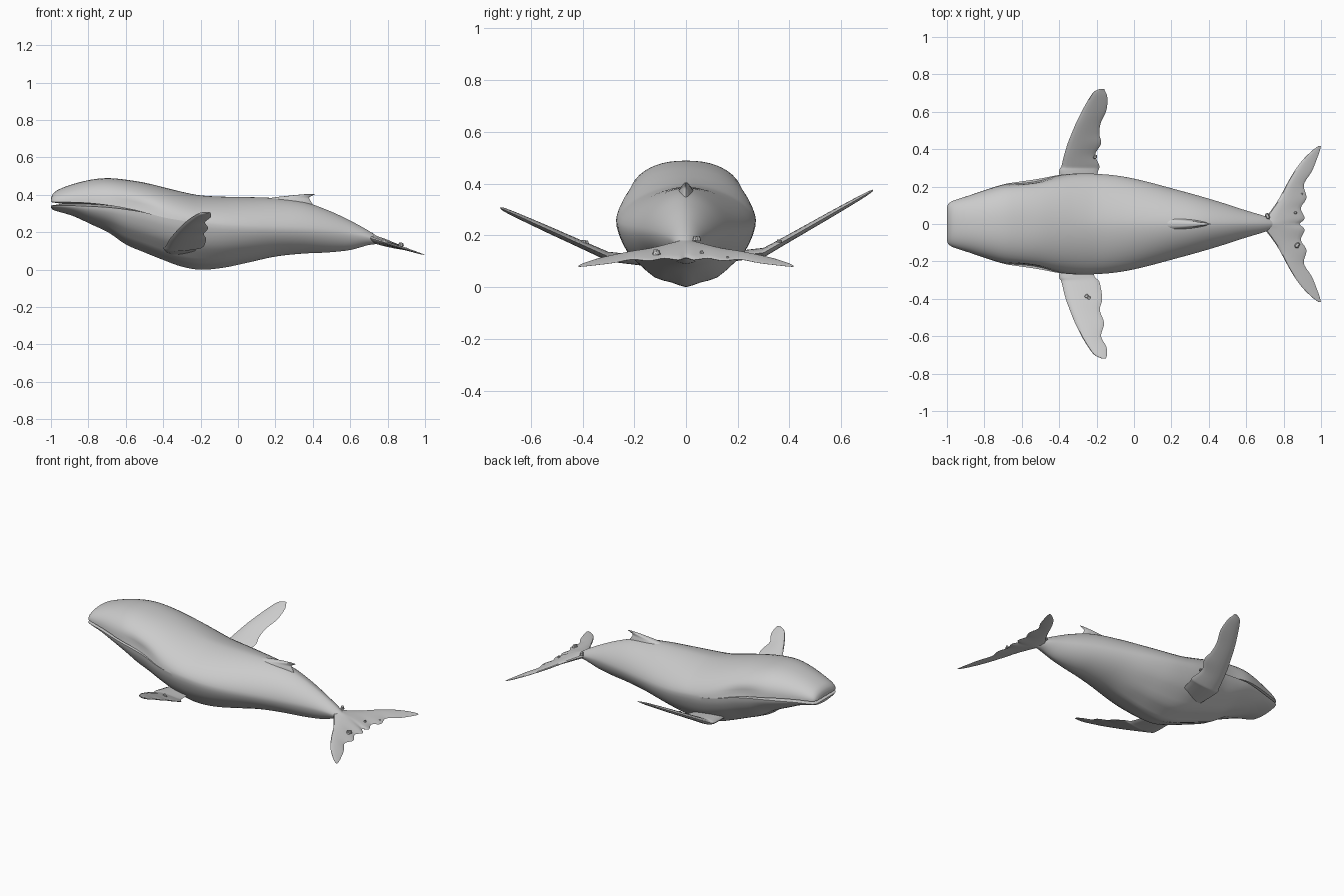
import bpy, bmesh, random
from math import sin, cos, pi, exp
from mathutils import Vector, Matrix

random.seed(4)


def spline(rows, steps):
    """Catmull-Rom interpolation through rows of numbers."""
    pts = [rows[0]] + list(rows) + [rows[-1]]
    out = []
    for i in range(1, len(pts) - 2):
        for k in range(steps):
            t = k / steps
            out.append([0.5 * (2 * b + (c - a) * t + (2 * a - 5 * b + 4 * c - d) * t * t
                               + (3 * b - a - 3 * c + d) * t ** 3)
                        for a, b, c, d in zip(*pts[i - 1:i + 3])])
    return out + [list(rows[-1])]


def finish(name, bm, angle=0.7):
    bmesh.ops.remove_doubles(bm, verts=bm.verts, dist=0.0003)
    bmesh.ops.recalc_face_normals(bm, faces=bm.faces)
    mesh = bpy.data.meshes.new(name)
    bm.to_mesh(mesh)
    bm.free()
    ob = bpy.data.objects.new(name, mesh)
    bpy.context.collection.objects.link(ob)
    bpy.ops.object.select_all(action='DESELECT')
    ob.select_set(True)
    bpy.context.view_layer.objects.active = ob
    bpy.ops.object.shade_smooth_by_angle(angle=angle)
    return ob


def loft(bm, rings):
    """Skin closed rings of points; returns the rings as vertices."""
    vs = [[bm.verts.new(p) for p in r] for r in rings]
    for a, b in zip(vs, vs[1:]):
        for i in range(len(a)):
            j = (i + 1) % len(a)
            bm.faces.new((a[i], a[j], b[j], b[i]))
    return vs


def foil(name, stations, place, steps=5):
    """Thin blade: stations are (span, leading edge, trailing edge, half thickness)."""
    rings = []
    for s, le, te, h in spline(stations, steps):
        ring = []
        for k in range(16):
            a = 2 * pi * k / 16
            u = 0.5 - 0.5 * cos(a)
            ring.append(place(s, le + (te - le) * u, h * sin(a) * (1.25 - 0.7 * u)))
        rings.append(ring)
    bm = bmesh.new()
    vs = loft(bm, rings)
    bm.faces.new(vs[0])
    bm.faces.new(vs[-1])
    return finish(name, bm)


# Body: x, top, bottom, mouth / widest line, half width
BODY = [
    (-1.0, 0.382, 0.333, 0.352, 0.088),
    (-0.99, 0.405, 0.320, 0.352, 0.110),
    (-0.96, 0.428, 0.310, 0.352, 0.127),
    (-0.88, 0.458, 0.286, 0.351, 0.153),
    (-0.78, 0.482, 0.240, 0.346, 0.187),
    (-0.69, 0.489, 0.197, 0.338, 0.214),
    (-0.60, 0.481, 0.135, 0.325, 0.228),
    (-0.50, 0.465, 0.092, 0.306, 0.243),
    (-0.40, 0.441, 0.052, 0.280, 0.262),
    (-0.30, 0.416, 0.016, 0.262, 0.270),
    (-0.20, 0.397, 0.000, 0.250, 0.268),
    (-0.08, 0.390, 0.010, 0.235, 0.257),
    (0.05, 0.388, 0.037, 0.225, 0.231),
    (0.20, 0.382, 0.070, 0.220, 0.191),
    (0.35, 0.362, 0.086, 0.215, 0.150),
    (0.48, 0.318, 0.092, 0.205, 0.111),
    (0.60, 0.262, 0.105, 0.190, 0.072),
    (0.70, 0.207, 0.132, 0.172, 0.042),
    (0.77, 0.160, 0.138, 0.150, 0.014),
]
N = 24
rings = []
for x, zt, zb, zw, w in spline(BODY, 4):
    fade = max(0.0, min(1.0, (-0.5 - x) / 0.3))          # mouth opening
    head = max(0.0, min(1.0, (-0.2 - x) / 0.4))
    pleat = max(0.0, sin(pi * min(1, max(0, (x + 0.8) / 0.95)))) * 0.005
    hollow = 0.07 * exp(-((x + 0.55) / 0.13) ** 2)        # cheek above the lip
    gap = 0.009 * fade
    eu, el = 2 / (1.7 + 0.55 * head), 2 / 1.75
    upper, lower = [], []
    for k in range(N + 1):
        a = pi * k / N
        c, s = cos(a), max(0.0, sin(a))
        sg = 1 if c > 0 else -1
        dent = 1 - hollow * exp(-((s - 0.12) / 0.22) ** 2)
        upper.append(Vector((x, sg * w * dent * abs(c) ** eu,
                             zw + gap + (zt - zw - gap) * s ** eu)))
        groove = pleat * (1 - cos(12 * a)) * s
        lower.append(Vector((x, -sg * w * abs(c) ** el,
                             zw - gap - (zw - gap - zb) * s ** el + groove)))
    inner = w * (1 - 0.35 * fade ** 0.5 - hollow)
    xi = x + 0.06 * fade
    rings.append(upper + [Vector((xi, -inner, zw))] + lower + [Vector((xi, inner, zw))])
bm = bmesh.new()
vs = loft(bm, rings)
first = vs[0]
bm.faces.new(first[:N + 1])                               # upper snout
bm.faces.new(first[N + 2:2 * N + 3])                      # chin
bm.faces.new((first[0], first[N], first[N + 1], first[-1]))
bm.faces.new((first[N + 2], first[2 * N + 2], first[-1], first[N + 1]))
bm.faces.new(vs[-1])
finish("body", bm, 0.8)


def flipper_z(s, base, slope):
    """Flippers leave the belly almost level, then sweep upward."""
    return base + (s - 0.3) * (slope if s > 0.3 else 0.12)


# Flippers with scalloped trailing edges; the two sit at slightly different heights
foil("flipper_right", [
    (0.12, -0.38, -0.23, 0.020), (0.27, -0.40, -0.215, 0.020), (0.31, -0.388, -0.185, 0.019),
    (0.40, -0.365, -0.170, 0.017), (0.46, -0.343, -0.183, 0.016), (0.53, -0.315, -0.160, 0.015),
    (0.60, -0.280, -0.176, 0.013), (0.655, -0.247, -0.148, 0.011), (0.70, -0.212, -0.145, 0.008),
    (0.718, -0.175, -0.150, 0.003)],
    lambda s, x, t: (x, -s, flipper_z(s, 0.118, 0.45) + t))
foil("flipper_left", [
    (0.12, -0.38, -0.22, 0.020), (0.27, -0.40, -0.195, 0.020), (0.31, -0.388, -0.185, 0.019),
    (0.37, -0.373, -0.208, 0.017), (0.43, -0.355, -0.176, 0.016), (0.48, -0.335, -0.185, 0.015),
    (0.54, -0.310, -0.178, 0.014), (0.61, -0.275, -0.147, 0.012), (0.68, -0.235, -0.143, 0.009),
    (0.71, -0.21, -0.155, 0.006), (0.723, -0.18, -0.160, 0.003)],
    lambda s, x, t: (x, s, flipper_z(s, 0.133, 0.57) + t))

# Tail flukes, mirrored about the centre line
half = [
    (0.03, 0.70, 0.912, 0.020), (0.085, 0.742, 0.892, 0.015), (0.14, 0.778, 0.922, 0.012),
    (0.21, 0.815, 0.908, 0.010), (0.28, 0.856, 0.950, 0.008), (0.34, 0.900, 0.975, 0.006),
    (0.39, 0.950, 0.993, 0.004), (0.416, 0.985, 0.999, 0.002)]
flukes = [(-y, a, b, h) for y, a, b, h in reversed(half)] + [(0, 0.68, 0.885, 0.023)] + half
foil("tail_flukes", flukes, lambda s, x, t: (x, s, 0.165 - (x - 0.72) * 0.31 + t))

# Dorsal fin
foil("dorsal_fin", [
    (0.330, 0.08, 0.41, 0.045), (0.365, 0.11, 0.390, 0.034), (0.384, 0.18, 0.380, 0.022),
    (0.395, 0.27, 0.395, 0.014), (0.402, 0.34, 0.411, 0.008), (0.405, 0.38, 0.411, 0.003)],
    lambda s, x, t: (x, t, s))

# Barnacle clusters: position, size
SPOTS = [((0.28, -0.068, 0.336), 0.014), ((0.35, 0.062, 0.318), 0.007),
         ((0.71, 0.043, 0.188), 0.013), ((0.87, -0.11, 0.135), 0.014),
         ((0.86, 0.06, 0.136), 0.008), ((0.90, 0.16, 0.115), 0.006),
         ((-0.25, -0.39, 0.172), 0.015), ((-0.205, 0.36, 0.178), 0.009)]
bm = bmesh.new()
for pos, r in SPOTS:
    for k in range(3):
        off = Vector((random.uniform(-r, r), random.uniform(-r, r), 0)) * 0.6
        size = r * random.uniform(0.7, 1.0)
        bmesh.ops.create_cone(bm, cap_ends=True, segments=8, radius1=size, radius2=size * 0.55,
                              depth=size * 1.5, matrix=Matrix.Translation(Vector(pos) + off))
finish("barnacles", bm, 0.5)
